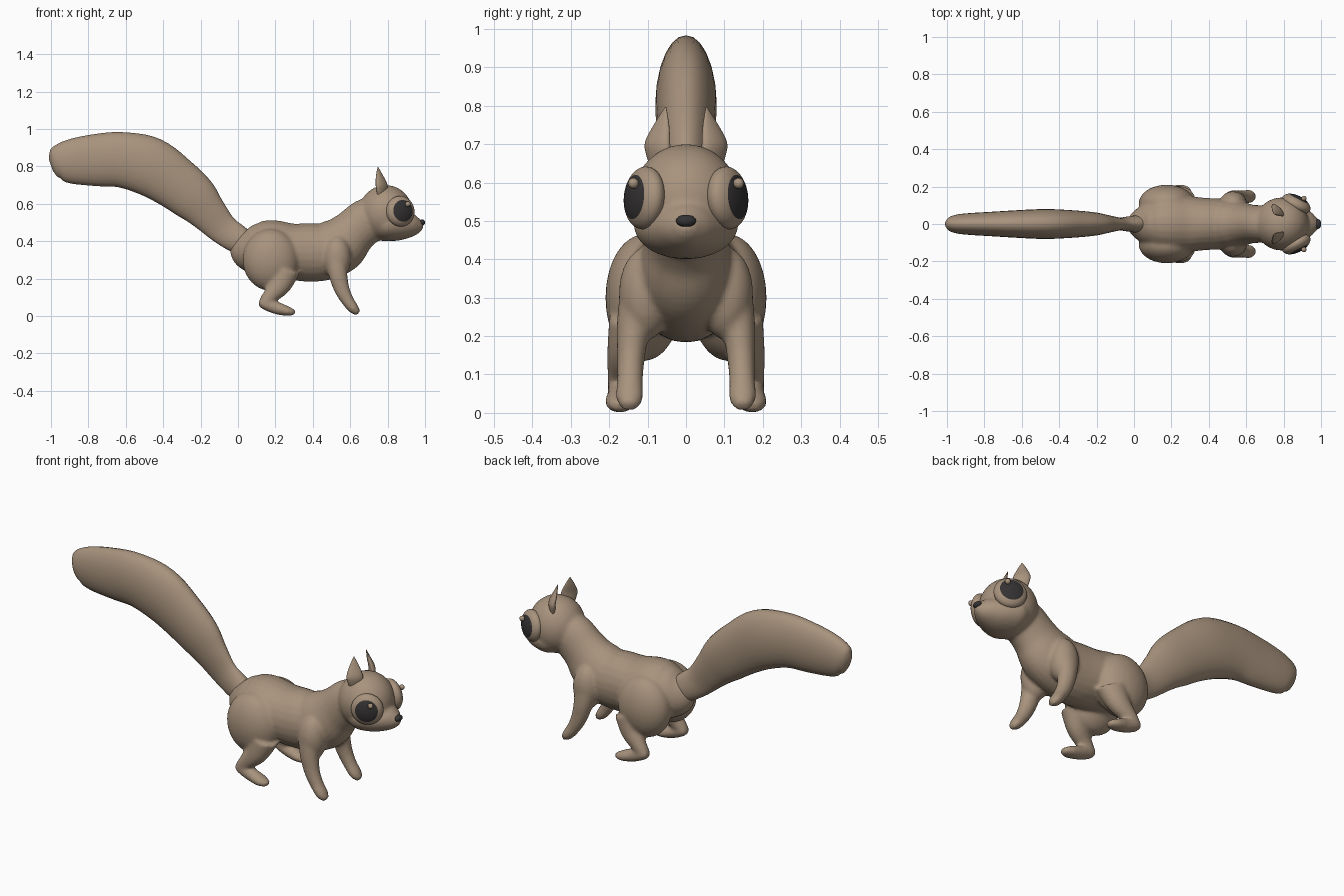
import bpy, bmesh, math
from mathutils import Vector, Matrix

if "Cube" in bpy.data.objects:
    bpy.data.objects.remove(bpy.data.objects["Cube"])


def material(name, rgb):
    m = bpy.data.materials.new(name)
    m.diffuse_color = (*rgb, 1)
    m.use_nodes = True
    m.node_tree.nodes["Principled BSDF"].inputs["Base Color"].default_value = m.diffuse_color
    return m


FUR = material("brown fur", (0.39, 0.29, 0.205))
DARK = material("dark grey", (0.035, 0.032, 0.032))


def spline(rows, steps=5):
    """Smoothly interpolate rows of ring values."""
    out = []
    for i in range(len(rows) - 1):
        p = [rows[max(0, min(len(rows) - 1, i + k))] for k in (-1, 0, 1, 2)]
        for s in range(steps):
            t = s / steps
            out.append([0.5 * (2 * b + (c - a) * t + (2 * a - 5 * b + 4 * c - d) * t * t
                               + (3 * b - a - 3 * c + d) * t ** 3) for a, b, c, d in zip(*p)])
    return out + [list(rows[-1])]


def tube(bm, rows, side=1, sides=24):
    """Loft elliptical rings given as x, y, z, half width in y, half thickness."""
    rows = spline(rows)
    rings = []
    for i, (x, y, z, ry, rn) in enumerate(rows):
        a, b = rows[max(i - 1, 0)], rows[min(i + 1, len(rows) - 1)]
        t = Vector((b[0] - a[0], 0, b[2] - a[2])).normalized()
        n = Vector((-t.z, 0, t.x))
        rings.append([])
        for k in range(sides):
            ang = math.tau * k / sides
            p = Vector((x, y * side, z)) + n * rn * math.sin(ang)
            p.y += ry * math.cos(ang)
            rings[-1].append(bm.verts.new(p))
    for r, q in zip(rings, rings[1:]):
        for k in range(sides):
            bm.faces.new((r[k], r[k - 1], q[k - 1], q[k]))
    bm.faces.new(rings[0])
    bm.faces.new(rings[-1][::-1])


def ball(bm, loc, size, rot=Matrix.Identity(4), u=32, v=20):
    mat = Matrix.Translation(loc) @ rot @ Matrix.Diagonal((*size, 1))
    bmesh.ops.create_uvsphere(bm, u_segments=u, v_segments=v, radius=1, matrix=mat)


def finish(bm, name, *mats):
    bmesh.ops.recalc_face_normals(bm, faces=bm.faces)
    for f in bm.faces:
        f.smooth = True
    me = bpy.data.meshes.new(name)
    bm.to_mesh(me)
    bm.free()
    for m in mats:
        me.materials.append(m)
    ob = bpy.data.objects.new(name, me)
    bpy.context.collection.objects.link(ob)
    return ob


# body: torso, neck, head and legs blended into one skin
bm = bmesh.new()
tube(bm, [(-0.02, 0, .40, .03, .05), (.03, 0, .375, .09, .11), (.10, 0, .36, .13, .14),
          (.18, 0, .36, .15, .153), (.28, 0, .345, .15, .15), (.38, 0, .34, .14, .157),
          (.47, 0, .345, .135, .152), (.55, 0, .385, .125, .15), (.62, 0, .45, .105, .125),
          (.69, 0, .51, .10, .12), (.76, 0, .55, .10, .10)])
ball(bm, (.79, 0, .55), (.145, .142, .15))
tube(bm, [(.74, 0, .49, .11, .075), (.80, 0, .49, .137, .09), (.87, 0, .485, .115, .08),
          (.94, 0, .487, .07, .058), (.97, 0, .49, .04, .038), (.987, 0, .495, .018, .018)])
for s in (-1, 1):
    # thigh, shin and hind foot
    ball(bm, (.175, .11 * s, .30), (.15, .10, .165))
    tube(bm, [(.25, .13, .25, .07, .085), (.225, .15, .17, .055, .062), (.18, .165, .115, .04, .045),
              (.145, .17, .075, .033, .033), (.14, .17, .06, .025, .025)], s)
    tube(bm, [(.115, .17, .08, .018, .015), (.135, .17, .07, .032, .03), (.20, .17, .045, .036, .034),
              (.265, .172, .026, .038, .026), (.305, .172, .018, .02, .013)], s)
    # shoulder, front leg and paw
    ball(bm, (.53, .105 * s, .31), (.075, .07, .12))
    tube(bm, [(.525, .12, .34, .05, .06), (.532, .135, .24, .045, .052), (.553, .143, .15, .037, .042),
              (.585, .146, .085, .034, .034), (.62, .147, .038, .035, .028), (.645, .147, .016, .02, .014)], s)
body = finish(bm, "body", FUR)
rm = body.modifiers.new("blend", 'REMESH')
rm.mode = 'VOXEL'
rm.voxel_size = 0.009
rm.use_smooth_shade = True
sm = body.modifiers.new("soften", 'SMOOTH')
sm.factor, sm.iterations = 0.5, 6

# bushy tail
bm = bmesh.new()
tube(bm, [(-1.0, 0, .805, .012, .03), (-.985, 0, .81, .035, .07), (-.95, 0, .82, .05, .10),
          (-.88, 0, .827, .058, .122), (-.75, 0, .834, .066, .14), (-.62, 0, .835, .074, .148),
          (-.475, 0, .80, .08, .157), (-.34, 0, .715, .074, .142), (-.235, 0, .63, .065, .128),
          (-.16, 0, .55, .05, .102), (-.08, 0, .465, .035, .082), (0, 0, .41, .045, .075),
          (.06, 0, .38, .05, .06)])
finish(bm, "tail", FUR)

for s, side in ((-1, "right"), (1, "left")):
    # leaf-shaped ear, opened forwards and outwards
    bm = bmesh.new()
    rows = spline([(.768, .068, .63, .026), (.77, .072, .67, .04), (.767, .074, .705, .042),
                   (.757, .064, .75, .026), (.748, .053, .797, .002)])
    rings = []
    for x, y, z, w in rows:
        ring = []
        for k in range(16):
            a = math.tau * k / 16
            u, v = w * math.cos(a), w * 0.4 * math.sin(a)
            ring.append(bm.verts.new((x + .68 * u + .73 * v, s * (y - .73 * u + .68 * v), z)))
        rings.append(ring)
    for r, q in zip(rings, rings[1:]):
        for k in range(16):
            bm.faces.new((r[k], r[k - 1], q[k - 1], q[k]))
    bm.faces.new(rings[0])
    bm.faces.new(rings[-1])
    finish(bm, side + "_ear", FUR)

    # bulging eye with a dark centre cap
    centre = Vector((.868, .108 * s, .56))
    axis = Vector((.45, .88 * s, .08)).normalized()
    rot = axis.to_track_quat('Z', 'Y').to_matrix().to_4x4()
    bm = bmesh.new()
    ball(bm, centre, (.082, .082, .044), rot, 40, 32)
    for f in bm.faces:
        d = f.calc_center_median() - centre
        h = d.dot(axis)
        if h > 0 and (d - axis * h).length < .058:
            f.material_index = 1
    finish(bm, side + "_eye", FUR, DARK)

    # raised glint
    bm = bmesh.new()
    ball(bm, (.908, .137 * s, .598), (.014, .014, .014), u=16, v=10)
    finish(bm, side + "_eye_glint", FUR)

# nose
bm = bmesh.new()
ball(bm, (.984, 0, .50), (.017, .026, .016))
finish(bm, "nose", DARK)
